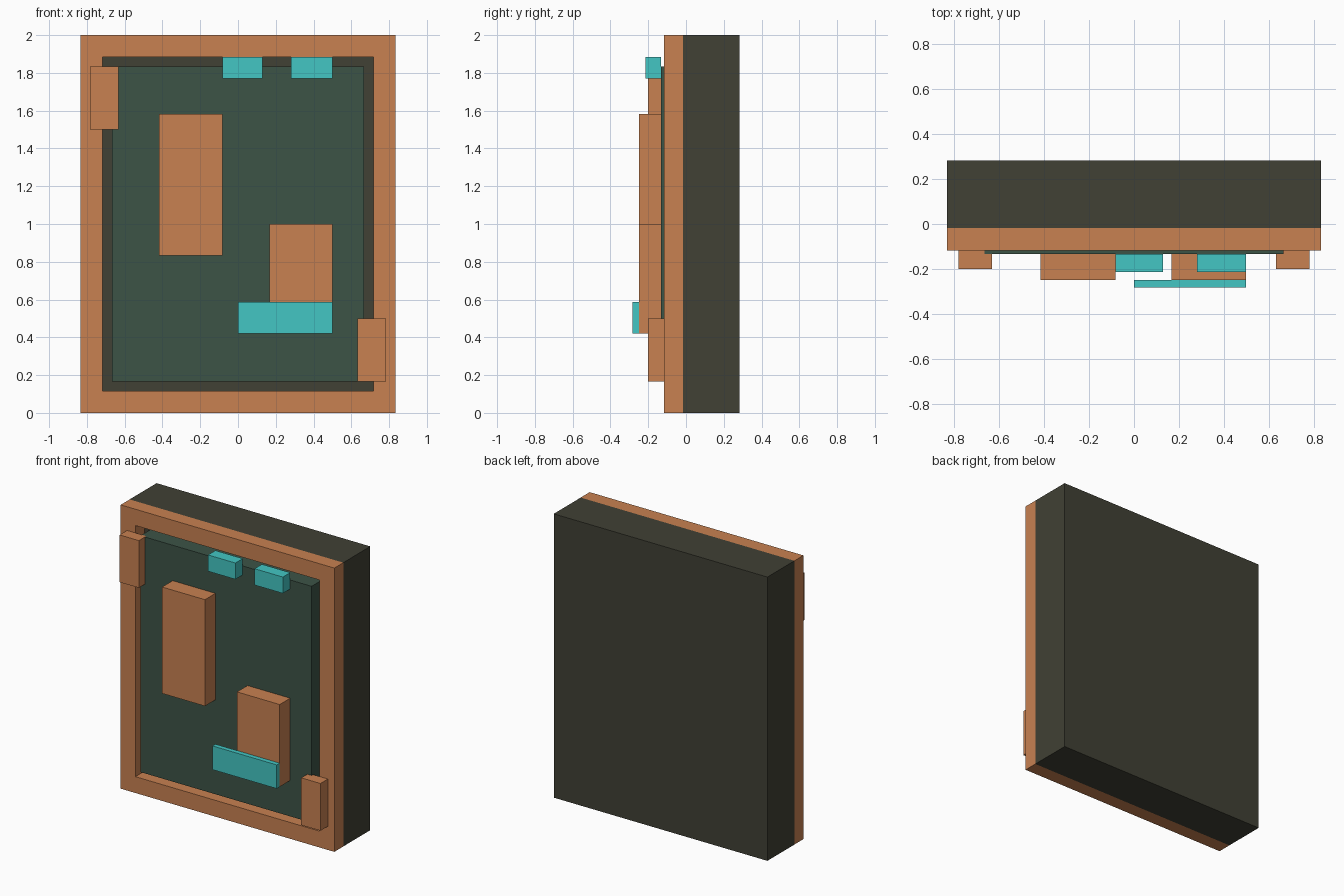
import bpy
import bmesh

if "Cube" in bpy.data.objects:
    bpy.data.objects.remove(bpy.data.objects["Cube"])


def material(name, rgb):
    m = bpy.data.materials.new(name)
    m.diffuse_color = (*rgb, 1)
    m.use_nodes = True
    m.node_tree.nodes["Principled BSDF"].inputs["Base Color"].default_value = m.diffuse_color
    return m


ORANGE = material("copper_orange", (0.58, 0.22, 0.083))
DARK = material("dark_olive", (0.052, 0.052, 0.035))
GREEN = material("dark_green", (0.046, 0.087, 0.062))
CYAN = material("cyan", (0.056, 0.565, 0.55))


def finish(bm, name, mat):
    bmesh.ops.recalc_face_normals(bm, faces=bm.faces)
    mesh = bpy.data.meshes.new(name)
    bm.to_mesh(mesh)
    bm.free()
    mesh.materials.append(mat)
    ob = bpy.data.objects.new(name, mesh)
    bpy.context.collection.objects.link(ob)
    return ob


def box(name, mat, x, y, z):
    """Box given by its (min, max) range on each axis."""
    bm = bmesh.new()
    bmesh.ops.create_cube(bm, size=1)
    for v in bm.verts:
        v.co = [r[0] if c < 0 else r[1] for c, r in zip(v.co, (x, y, z))]
    return finish(bm, name, mat)


def frame(name, mat, half_w, height, border, y):
    """Rectangular ring extruded along y."""
    bm = bmesh.new()
    rings = []
    for b in (0, border):
        w = half_w - b
        for yy in y:
            rings.append([bm.verts.new((px, yy, pz)) for px, pz in
                          ((-w, b), (w, b), (w, height - b), (-w, height - b))])
    of, ob, inf, inb = rings
    for a, b in ((of, ob), (ob, inb), (inb, inf), (inf, of)):
        for i in range(4):
            j = (i + 1) % 4
            bm.faces.new((a[i], a[j], b[j], b[i]))
    return finish(bm, name, mat)


# Main body
FACE, RIM, PANEL = -0.017, -0.117, -0.133
box("casing", DARK, (-0.833, 0.833), (FACE, 0.283), (0, 2))
frame("front_frame", ORANGE, 0.833, 2, 0.115, (RIM, FACE))
box("front_panel", GREEN, (-0.667, 0.667), (PANEL, FACE), (0.167, 1.833))

# Raised blocks on the panel
box("tall_block", ORANGE, (-0.417, -0.083), (-0.25, PANEL), (0.833, 1.583))
box("short_block", ORANGE, (0.167, 0.5), (-0.25, PANEL), (0.42, 1.0))
box("lower_bar", CYAN, (0, 0.5), (-0.283, -0.25), (0.42, 0.587))

# Small connectors along the top edge
for side, x in (("left", (-0.083, 0.13)), ("right", (0.28, 0.5))):
    box(side + "_connector", CYAN, x, (-0.215, PANEL), (1.77, 1.885))

# Clips at opposite corners of the frame
box("upper_clip", ORANGE, (-0.783, -0.633), (-0.2, RIM), (1.5, 1.833))
box("lower_clip", ORANGE, (0.633, 0.783), (-0.2, RIM), (0.167, 0.5))
